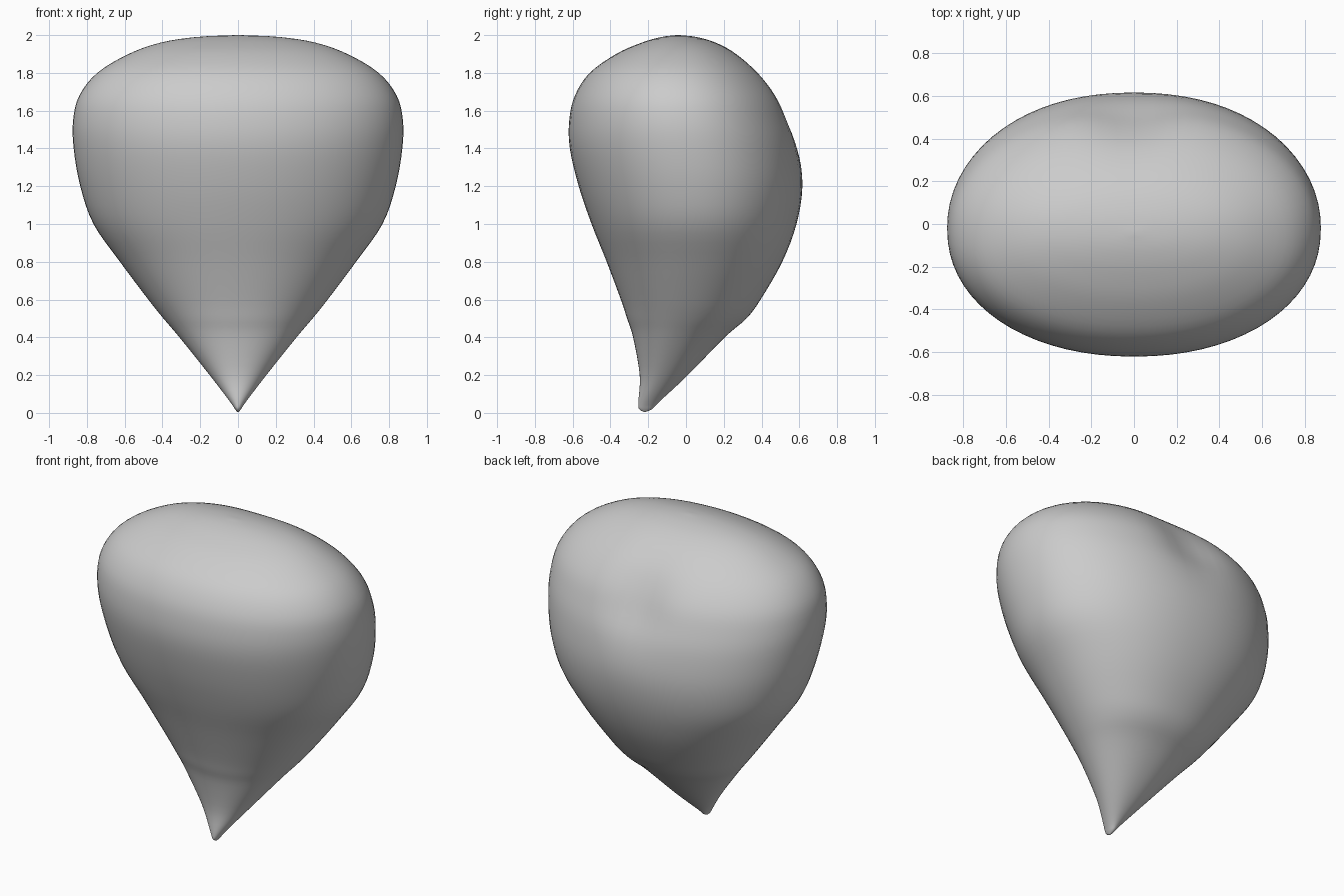
import bpy, bmesh, math

if "Cube" in bpy.data.objects:
    bpy.data.objects.remove(bpy.data.objects["Cube"])

# Key sections: height, half width, front y, back y
KEYS = [
    (0.005, 0.004, -0.222, -0.214),
    (0.02, 0.016, -0.248, -0.18),
    (0.06, 0.043, -0.252, -0.14),
    (0.20, 0.15, -0.245, 0.01),
    (0.40, 0.31, -0.28, 0.205),
    (0.50, 0.395, -0.312, 0.32),
    (0.60, 0.475, -0.345, 0.395),
    (0.80, 0.625, -0.42, 0.51),
    (1.00, 0.765, -0.50, 0.585),
    (1.20, 0.835, -0.568, 0.617),
    (1.40, 0.87, -0.615, 0.602),
    (1.55, 0.873, -0.618, 0.56),
    (1.68, 0.84, -0.588, 0.502),
    (1.80, 0.745, -0.51, 0.405),
    (1.90, 0.58, -0.37, 0.28),
    (1.96, 0.41, -0.235, 0.165),
    (1.99, 0.22, -0.13, 0.06),
    (2.00, 0.01, -0.05, -0.03),
]
SIDES, STEPS = 72, 4


def spline(p0, p1, p2, p3, t):
    return tuple(0.5 * (2 * b + (c - a) * t + (2 * a - 5 * b + 4 * c - d) * t * t
                        + (3 * b - a - 3 * c + d) * t ** 3)
                 for a, b, c, d in zip(p0, p1, p2, p3))


def sections():
    n = len(KEYS)
    for i in range(n - 1):
        for s in range(STEPS):
            yield spline(KEYS[max(i - 1, 0)], KEYS[i], KEYS[i + 1],
                         KEYS[min(i + 2, n - 1)], s / STEPS)
    yield KEYS[-1]


def spow(v, e):
    return math.copysign(abs(v) ** e, v)


# Body: lofted teardrop with a shallow groove down the upper back
bm = bmesh.new()
rings = []
for z, w, yf, yb in sections():
    yc = (yf + yb) / 2
    depth = (yb - yf) / 2
    groove = 0.055 * math.exp(-((z - 1.65) / 0.22) ** 2)
    ring = []
    for k in range(SIDES):
        a = 2 * math.pi * k / SIDES
        e = 2 / 2.12
        x = w * spow(math.cos(a), e)
        y = yc + depth * spow(math.sin(a), e)
        if math.sin(a) > 0:
            y -= groove * math.exp(-(x / 0.2) ** 2) * math.sin(a)
        ring.append(bm.verts.new((x, y, min(max(z, 0), 2))))
    rings.append(ring)
for lo, hi in zip(rings, rings[1:]):
    for k in range(SIDES):
        j = (k + 1) % SIDES
        bm.faces.new((lo[k], lo[j], hi[j], hi[k]))
bm.faces.new(rings[0][::-1])
bm.faces.new(rings[-1])
bmesh.ops.recalc_face_normals(bm, faces=bm.faces)
for f in bm.faces:
    f.smooth = True

mesh = bpy.data.meshes.new("teardrop_body")
bm.to_mesh(mesh)
bm.free()
body = bpy.data.objects.new("teardrop_body", mesh)
bpy.context.collection.objects.link(body)
